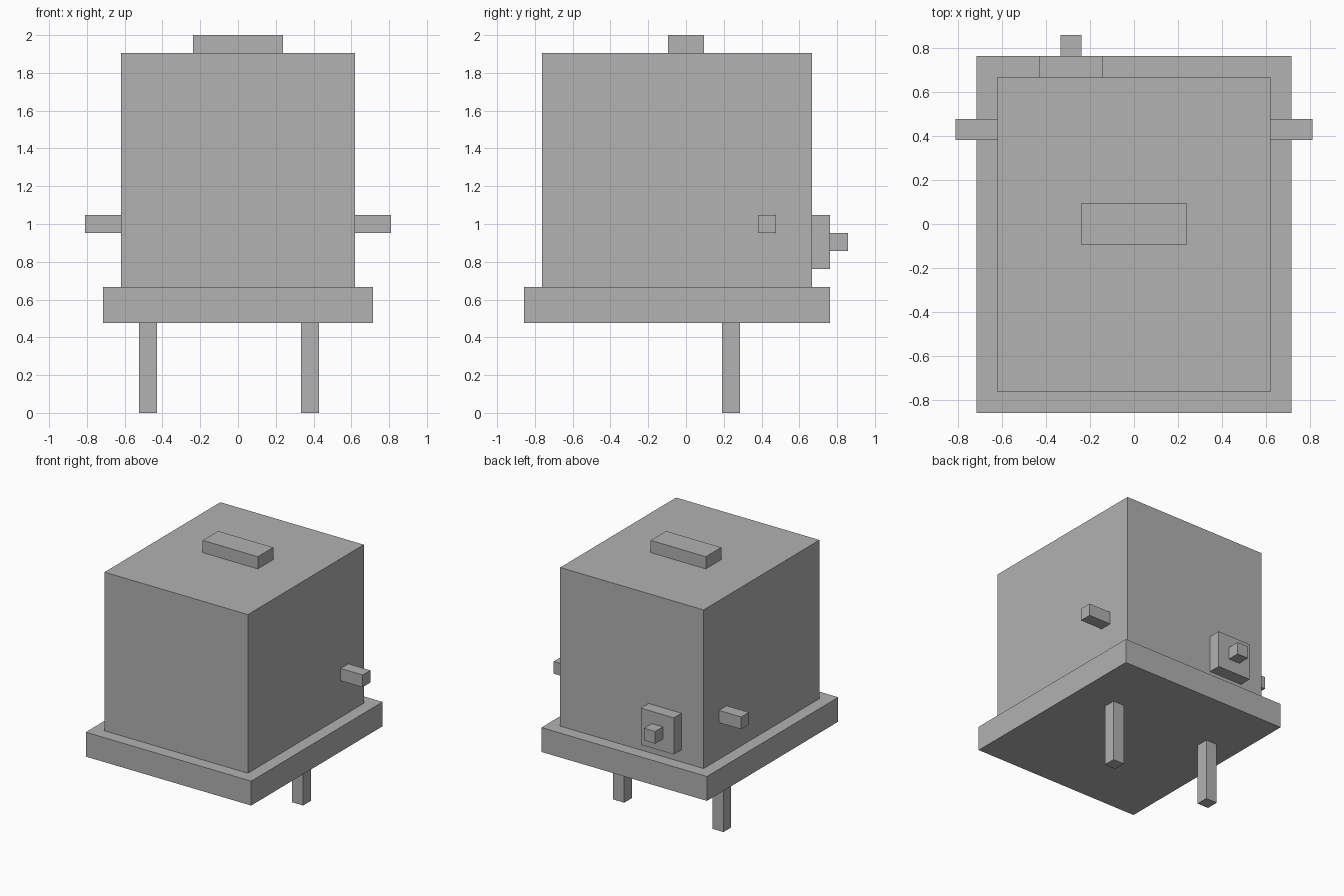
import bpy
import bmesh
from mathutils import Vector

if "Cube" in bpy.data.objects:
    bpy.data.objects.remove(bpy.data.objects["Cube"])

U = 2 / 21  # the model sits on a regular block grid, 21 units tall

grey = bpy.data.materials.new("plain_grey")
grey.diffuse_color = (0.445, 0.445, 0.445, 1)
grey.use_nodes = True
grey.node_tree.nodes["Principled BSDF"].inputs["Base Color"].default_value = grey.diffuse_color


def block(name, lo, hi):
    """Box between two corners given in grid units."""
    lo, hi = Vector(lo) * U, Vector(hi) * U
    bm = bmesh.new()
    bmesh.ops.create_cube(bm, size=1)
    size, mid = hi - lo, (lo + hi) / 2
    for v in bm.verts:
        v.co = Vector(v.co[i] * size[i] for i in range(3))
    mesh = bpy.data.meshes.new(name)
    bm.to_mesh(mesh)
    bm.free()
    mesh.materials.append(grey)
    obj = bpy.data.objects.new(name, mesh)
    obj.location = mid
    bpy.context.collection.objects.link(obj)
    return obj


# Main body, wide base slab and top cap
block("base", (-7.5, -9, 5), (7.5, 8, 7))
block("body", (-6.5, -8, 7), (6.5, 7, 20))
block("top_cap", (-2.5, -1, 20), (2.5, 1, 21))

# Side pegs
block("left_peg", (-8.5, 4, 10), (-6.5, 5, 11))
block("right_peg", (6.5, 4, 10), (8.5, 5, 11))

# Legs
for name, x in (("left_leg", -5.5), ("right_leg", 3.5)):
    block(name, (x, 2, 0), (x + 1, 3, 5))

# Back plate with its knob
block("back_plate", (-4.5, 7, 8), (-1.5, 8, 11))
block("back_knob", (-3.5, 8, 9), (-2.5, 9, 10))
